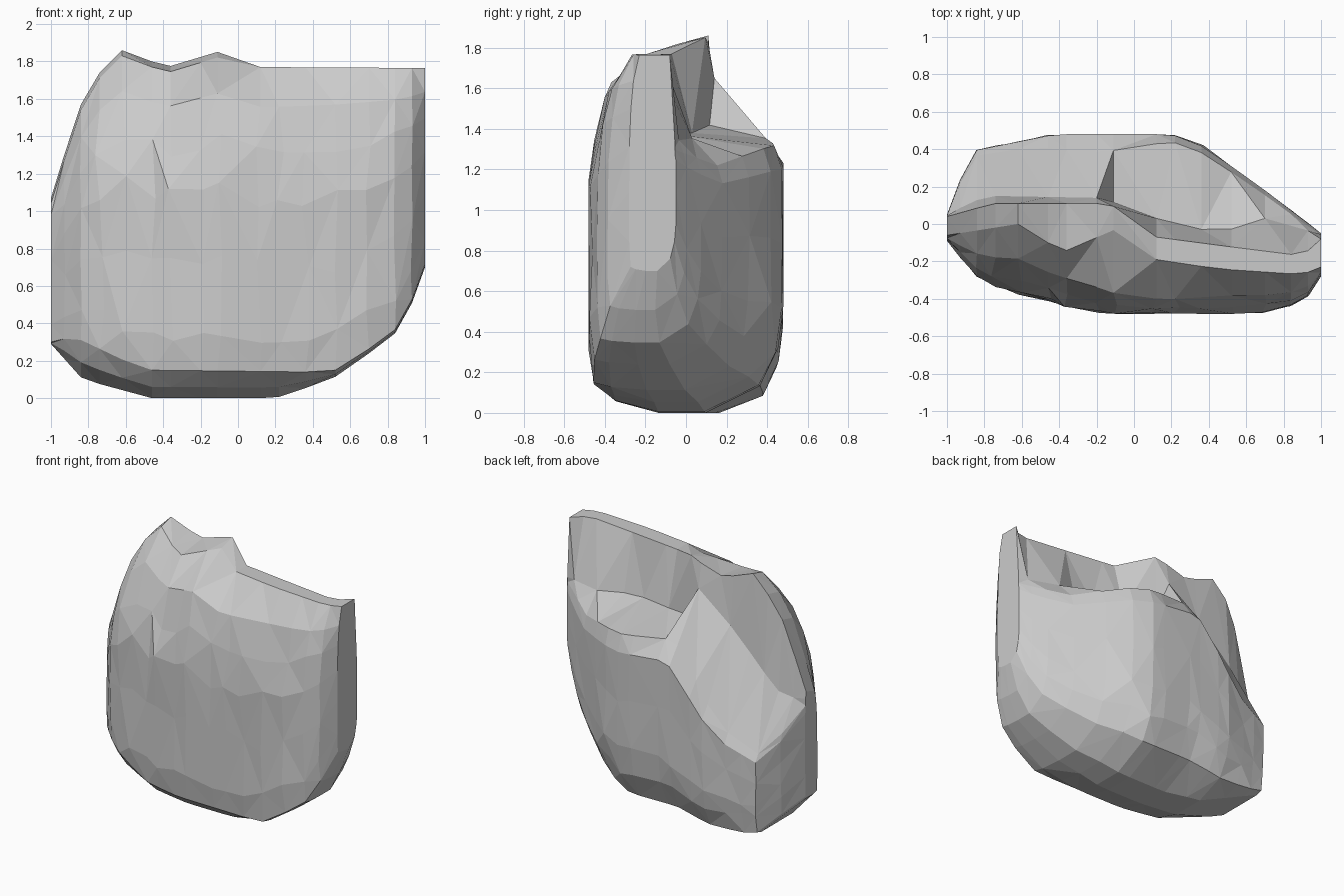
import bpy, bmesh, random

if "Cube" in bpy.data.objects:
    bpy.data.objects.remove(bpy.data.objects["Cube"])

random.seed(7)


def rail(points):
    """Piecewise-linear profile along x."""
    def f(x):
        for (x0, v0), (x1, v1) in zip(points, points[1:]):
            if x <= x1:
                return v0 + (v1 - v0) * max(0, x - x0) / (x1 - x0)
        return points[-1][1]
    return f


# underside height, lower front edge and plan outline of the rock
bottom_z = rail([(-1, .29), (-.83, .1), (-.46, 0), (.2, 0), (.5, .1), (.83, .33), (.92, .48), (1, .7)])
front_low = rail([(-1, .3), (-.88, .33), (-.5, .15), (.36, .14), (.53, .15), (.83, .35), (.92, .5), (1, .72)])
front_y = rail([(-1, -.09), (-.87, -.26), (-.77, -.33), (-.36, -.44), (-.17, -.48), (.66, -.48),
                (.87, -.43), (.95, -.37), (1, -.28)])
back_y = rail([(-1, .05), (-.87, .39), (-.42, .48), (.2, .48), (.38, .41), (.7, .18), (1, -.05)])
back_round = rail([(-1, .25), (-.8, .25), (-.5, .85), (-.2, 1), (1, 1)])

# crest: height, front edge, back edge and slope below the front edge
crest_z = rail([(-1, 1.07), (-.92, 1.33), (-.83, 1.6), (-.74, 1.74), (-.62, 1.86), (-.38, 1.77),
                (-.08, 1.86), (.12, 1.77), (1, 1.765)])
crest_front = rail([(-1, -.06), (-.62, 0), (-.38, -.15), (-.08, -.02), (.12, -.19), (.45, -.24), (.9, -.27), (1, -.23)])
crest_back = rail([(-1, .04), (-.75, .11), (-.2, .11), (-.08, .09), (.12, -.07), (.5, -.12), (.9, -.17), (1, -.08)])
shoulder = rail([(-1, .5), (-.36, .5), (-.11, .25), (.3, .3), (.45, .42), (1, .42)])

# stepped back: foot of the crest and outer rim of the ledge
foot_y = rail([(-1, .045), (-.87, .12), (-.75, .15), (-.2, .14), (-.12, .12), (.12, .03), (.45, -.05), (.7, .03), (1, -.055)])
foot_z = rail([(-1, 1.02), (-.87, 1.03), (-.75, 1.17), (-.5, 1.42), (-.2, 1.65), (-.12, 1.42), (.12, 1.38), (1, 1.34)])
rim_z = rail([(-1, .97), (-.87, .68), (-.55, .84), (-.27, 1.25), (-.17, 1.36), (.38, 1.3), (.7, 1.22), (1, 1.3)])
rim_in = rail([(-1, .04), (-.6, .05), (-.3, .1), (-.17, .1), (.2, .04), (1, .04)])


def section(x):
    """Closed y-z loop through the rock at x."""
    zb, zt, yf, yb = bottom_z(x), crest_z(x), front_y(x), back_y(x)
    h, w, rz, r = zt - zb, yb - yf, rim_z(x), back_round(x)
    bh, cf, zl, sh = rz - zb, crest_front(x), front_low(x), shoulder(x)
    return [
        (yf + w * .36, zb),
        (yf + w * .14, zb + (zl - zb) * .4),
        (yf + w * .03, zl),
        (yf, zl + (zt - zl) * .12),
        (yf, zl + (zt - zl) * .35),
        (yf + w * .005, zl + (zt - zl) * .57),
        (yf + (cf - yf) * sh * .4, zb + h * .75),
        (yf + (cf - yf) * sh, zb + h * .88),
        (cf, zt - (.03 if x < .1 else 0)),
        (crest_back(x), zt),
        (foot_y(x), foot_z(x)),
        (yb - w * rim_in(x), rz),
        (yb, rz - bh * .09),
        (yb, zb + bh * .65),
        (yb, zb + bh * .38),
        (yb - w * .03 * r, zb + bh * .24),
        (yb - w * .12 * r, zb + bh * .1 * r),
        (yb - w * .4 * r, zb),
    ]


stations = [-1, -.93, -.84, -.74, -.62, -.46, -.36, -.2, -.11, .12, .22, .36, .52, .7, .84, .93, 1]
rough_front, rough_back = {3, 4, 5, 6}, {13, 14, 15}

bm = bmesh.new()
rings = []
for i, x in enumerate(stations):
    ring = []
    for j, (y, z) in enumerate(section(x)):
        # chipped irregular facets on the broad faces
        s = 1 if j in rough_front else .5 if j in rough_back else 0
        if abs(x) > .8:
            s *= .3
        if abs(x) == 1:
            s = 0
        dx = s * random.uniform(-.025, .025)
        dy = s * random.uniform(-.01, .01)
        dz = s * random.uniform(-.05, .05)
        ring.append(bm.verts.new((x + dx, max(-.48, min(.48, y + dy)), z + dz)))
    rings.append(ring)

# skin between sections and end caps
for i, (a, b) in enumerate(zip(rings, rings[1:])):
    n = len(a)
    for j in range(n):
        k = (j + 1) % n
        if (i + j) % 2:
            bm.faces.new((a[j], b[j], b[k]))
            bm.faces.new((a[j], b[k], a[k]))
        else:
            bm.faces.new((a[j], b[j], a[k]))
            bm.faces.new((b[j], b[k], a[k]))
caps = [bm.faces.new(rings[0]), bm.faces.new(rings[-1])]
bmesh.ops.triangulate(bm, faces=caps)
bmesh.ops.recalc_face_normals(bm, faces=bm.faces)

mesh = bpy.data.meshes.new("rock")
bm.to_mesh(mesh)
bm.free()
rock = bpy.data.objects.new("rock", mesh)
bpy.context.collection.objects.link(rock)
